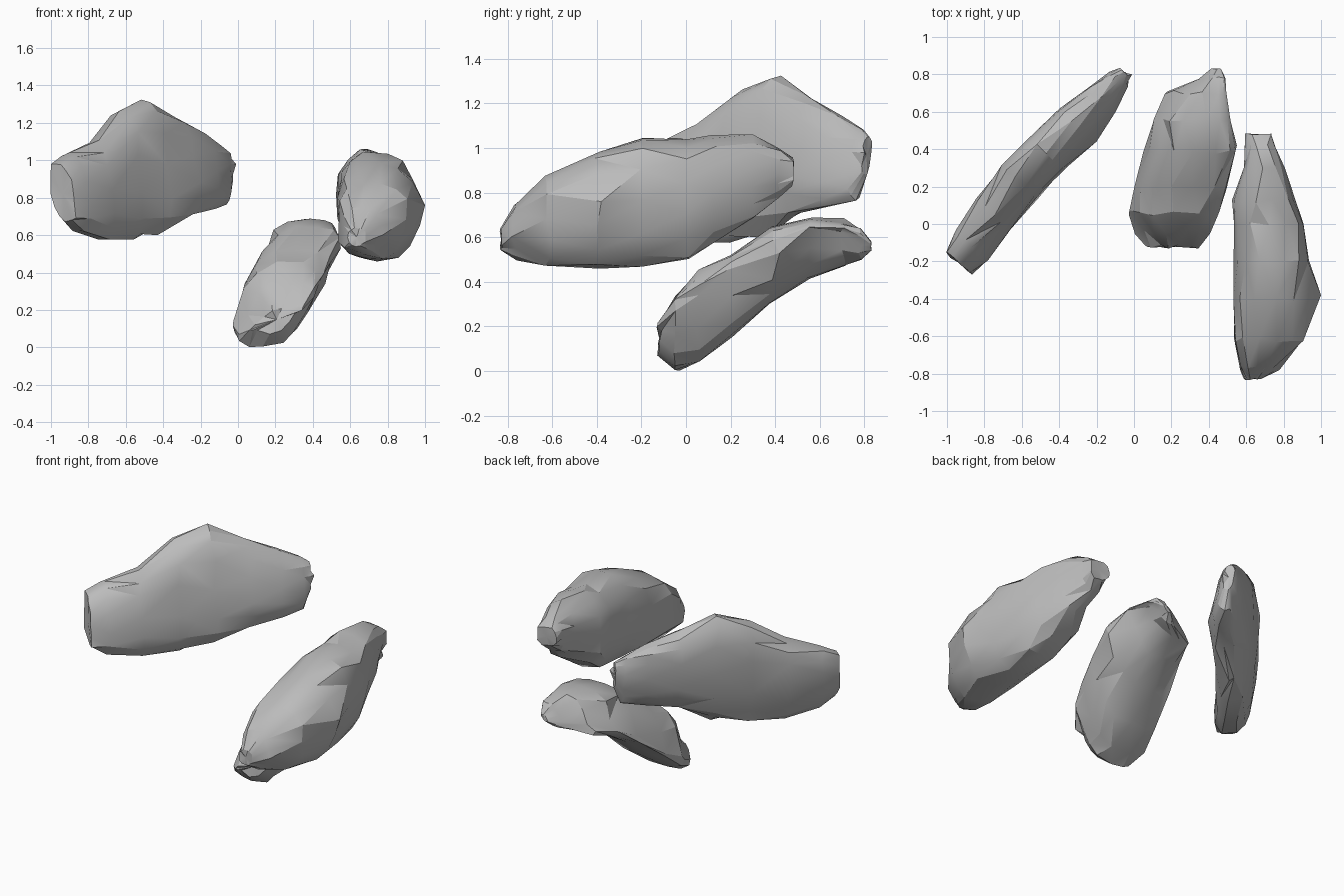
import bpy, bmesh, math, random
from mathutils import Vector

cube = bpy.data.objects.get("Cube")
if cube:
    bpy.data.objects.remove(cube, do_unlink=True)

# One plain stone colour
stone = bpy.data.materials.new("stone_grey")
stone.use_nodes = True
colour = (0.5, 0.5, 0.5, 1)
stone.diffuse_color = colour
bsdf = stone.node_tree.nodes["Principled BSDF"]
bsdf.inputs["Base Color"].default_value = colour
bsdf.inputs["Roughness"].default_value = 0.9

SEGMENTS = 14


def make_rock(name, sections, side, lean=0.0, shear=0.0, power=0.8, chips=(), seed=1):
    """Loft upright rounded sections (x, y, half width, low z, high z) into a rough rock."""
    rng = random.Random(seed)
    side = Vector(side).normalized()
    bm = bmesh.new()
    rings = []
    for i, (x, y, w, low, high) in enumerate(sections):
        ring = []
        rough = min(0.014, w * 0.12)
        twist = 0.5 * (i % 2)
        for k in range(SEGMENTS):
            a = 2 * math.pi * (k + twist) / SEGMENTS
            c, s = math.cos(a), math.sin(a)
            c = math.copysign(abs(c) ** power, c)
            s = math.copysign(abs(s) ** power, s)
            p = Vector((x, y, (low + high) / 2 + s * (high - low) / 2))
            p += side * (c * w + lean * s * min(1, w * 10))
            p.z += shear * c * w * (1 - abs(s))
            p += Vector([rng.uniform(-rough, rough) for _ in range(3)])
            ring.append(bm.verts.new(p))
        rings.append(ring)
    for a, b in zip(rings, rings[1:]):
        for k in range(SEGMENTS):
            n = (k + 1) % SEGMENTS
            bm.faces.new((a[k], a[n], b[n], b[k]))
    # Closed ends
    caps = [bm.faces.new(rings[0][::-1]), bm.faces.new(rings[-1])]
    bmesh.ops.poke(bm, faces=caps)
    # Chipped corners
    for target in chips:
        target = Vector(target)
        min(bm.verts, key=lambda v: (v.co - target).length).co = target
    for v in bm.verts:
        v.co.z = max(v.co.z, 0)
    bmesh.ops.triangulate(bm, faces=bm.faces[:])
    bmesh.ops.recalc_face_normals(bm, faces=bm.faces[:])
    mesh = bpy.data.meshes.new(name)
    bm.to_mesh(mesh)
    bm.free()
    mesh.materials.append(stone)
    obj = bpy.data.objects.new(name, mesh)
    bpy.context.collection.objects.link(obj)
    bpy.ops.object.select_all(action="DESELECT")
    obj.select_set(True)
    bpy.context.view_layer.objects.active = obj
    bpy.ops.object.shade_smooth_by_angle(angle=math.radians(22))


def spans(rows):
    """Turn (y, low x, high x, low z, high z) rows into sections."""
    return [((a + b) / 2, y, (b - a) / 2, lo, hi) for y, a, b, lo, hi in rows]


# Tall slab standing diagonally
make_rock("slab_rock", [
    (-0.935, -0.21, 0.08, 0.67, 0.98),
    (-0.88, -0.12, 0.105, 0.615, 1.03),
    (-0.75, 0.05, 0.115, 0.585, 1.10),
    (-0.60, 0.23, 0.12, 0.58, 1.26),
    (-0.46, 0.38, 0.115, 0.62, 1.32),
    (-0.30, 0.53, 0.11, 0.70, 1.22),
    (-0.17, 0.67, 0.085, 0.74, 1.15),
    (-0.08, 0.77, 0.055, 0.77, 1.09),
    (-0.05, 0.81, 0.03, 0.88, 1.05),
], (0.756, -0.655, 0), lean=-0.04, seed=3, chips=[
    (-1.0, -0.15, 0.98), (-0.43, 0.36, 0.60), (-0.01, 0.80, 0.98)])

# Long rounded boulder pointing forward
make_rock("long_rock", spans([
    (-0.83, 0.59, 0.68, 0.54, 0.64),
    (-0.77, 0.56, 0.77, 0.50, 0.75),
    (-0.62, 0.53, 0.91, 0.47, 0.89),
    (-0.40, 0.53, 0.97, 0.455, 0.98),
    (-0.20, 0.53, 0.94, 0.475, 1.04),
    (0.00, 0.53, 0.92, 0.50, 1.04),
    (0.12, 0.53, 0.87, 0.57, 1.05),
    (0.30, 0.58, 0.81, 0.69, 1.05),
    (0.42, 0.59, 0.75, 0.78, 1.00),
    (0.48, 0.60, 0.74, 0.83, 0.96),
]), (1, 0, 0), power=0.87, seed=5, chips=[(1.0, -0.38, 0.76)])

# Low tilted rock rising to the back
make_rock("tilted_rock", spans([
    (-0.12, 0.10, 0.31, 0.08, 0.22),
    (-0.04, 0.03, 0.38, 0.00, 0.35),
    (0.06, -0.02, 0.44, 0.05, 0.45),
    (0.20, 0.02, 0.48, 0.14, 0.53),
    (0.38, 0.08, 0.53, 0.29, 0.64),
    (0.55, 0.12, 0.49, 0.41, 0.68),
    (0.70, 0.20, 0.47, 0.47, 0.68),
    (0.78, 0.36, 0.47, 0.50, 0.64),
    (0.83, 0.42, 0.46, 0.54, 0.58),
]), (1, 0, 0), lean=0.07, shear=0.4, seed=8, chips=[(0.55, 0.42, 0.53)])
